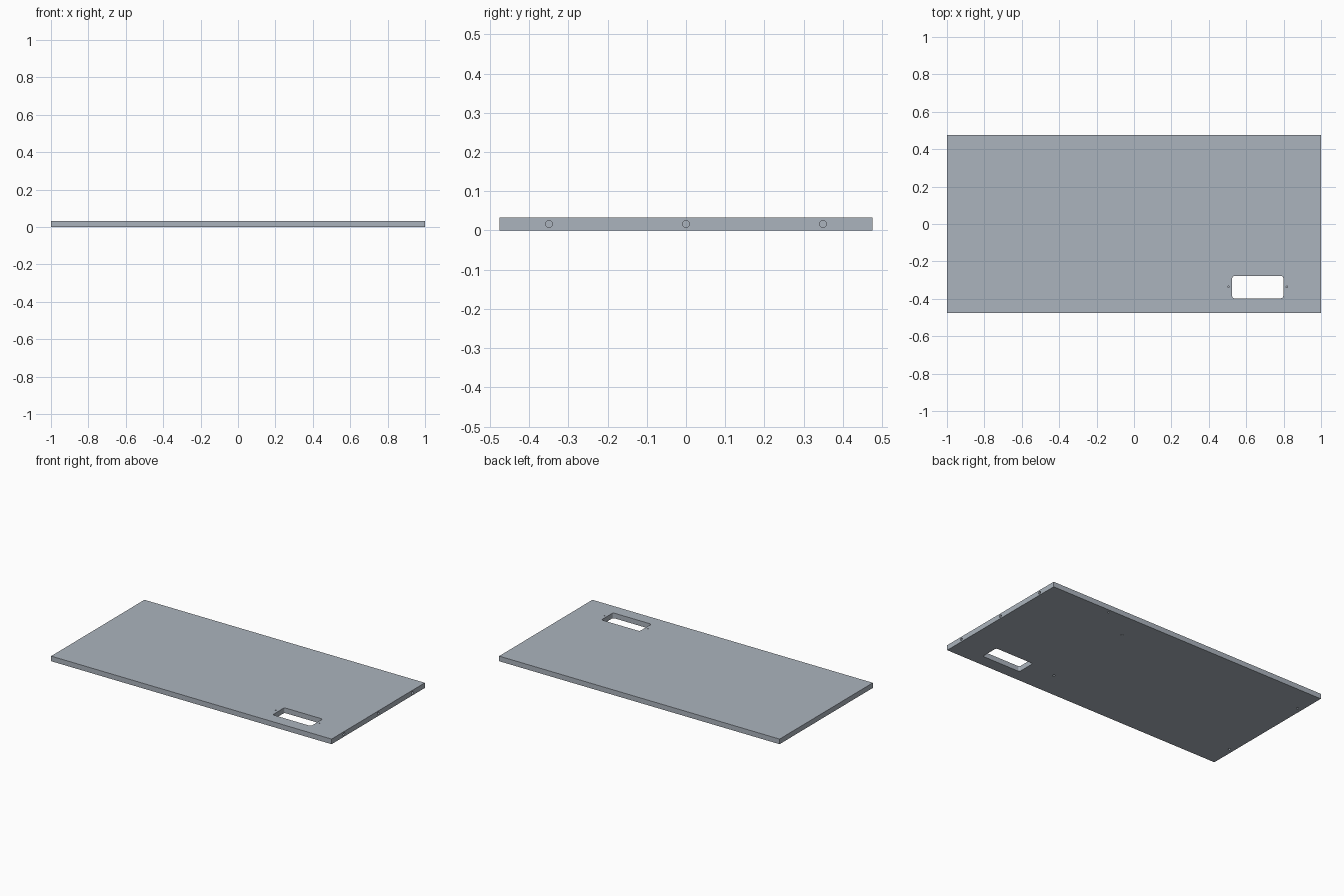
import bpy, bmesh, math
from mathutils import Matrix

if "Cube" in bpy.data.objects:
    bpy.data.objects.remove(bpy.data.objects["Cube"])

T = 0.033  # panel thickness


def box(name, x0, x1, y0, y1, z0, z1, radius=0):
    bm = bmesh.new()
    m = Matrix.Translation(((x0 + x1) / 2, (y0 + y1) / 2, (z0 + z1) / 2)) @ \
        Matrix.Diagonal((x1 - x0, y1 - y0, z1 - z0, 1))
    bmesh.ops.create_cube(bm, size=1, matrix=m)
    if radius:
        edges = [e for e in bm.edges
                 if abs(e.verts[0].co.z - e.verts[1].co.z) > 0.01]
        bmesh.ops.bevel(bm, geom=edges, offset=radius, segments=4,
                        profile=0.5, affect='EDGES')
    return finish(name, bm)


def finish(name, bm):
    me = bpy.data.meshes.new(name)
    bm.to_mesh(me)
    bm.free()
    me.materials.append(grey)
    ob = bpy.data.objects.new(name, me)
    bpy.context.collection.objects.link(ob)
    return ob


def cut(target, cutter):
    cutter.hide_render = True
    cutter.hide_set(True)
    mod = target.modifiers.new(cutter.name, 'BOOLEAN')
    mod.operation = 'DIFFERENCE'
    mod.solver = 'EXACT'
    mod.object = cutter


def drill(name, spots, radius, depth, along_x=False):
    # all blind holes of one kind, centred on the surface they enter
    bm = bmesh.new()
    for p in spots:
        m = Matrix.Translation(p)
        if along_x:
            m = m @ Matrix.Rotation(math.pi / 2, 4, 'Y')
        bmesh.ops.create_cone(bm, cap_ends=True, segments=24, radius1=radius,
                              radius2=radius, depth=2 * depth, matrix=m)
    return finish(name, bm)


# Blue-grey finish
grey = bpy.data.materials.new("blue_grey")
grey.diffuse_color = (0.41, 0.455, 0.51, 1)
grey.use_nodes = True
grey.node_tree.nodes["Principled BSDF"].inputs["Base Color"].default_value = grey.diffuse_color

# Panel with a rounded rectangular cutout
panel = box("panel", -1, 1, -0.475, 0.475, 0, T)
cut(panel, box("cutout_cutter", 0.525, 0.798, -0.397, -0.278, -0.05, 0.1, 0.011))

# Screw holes beside the cutout, in the top face
cut(panel, drill("screw_hole_cutter",
                 [(x, -0.336, T) for x in (0.505, 0.817)], 0.004, 0.02))

# Dowel holes in the right edge
cut(panel, drill("dowel_hole_cutter",
                 [(1, y, T / 2) for y in (-0.349, 0, 0.349)], 0.0088, 0.06, True))

# Fixing holes in the underside
cut(panel, drill("fixing_hole_cutter",
                 [(x, y, 0) for x in (-0.97, 0.344) for y in (-0.305, 0.303)],
                 0.007, 0.02))
cut(panel, drill("pilot_hole_cutter", [(0.57, 0.453, 0)], 0.006, 0.015))
